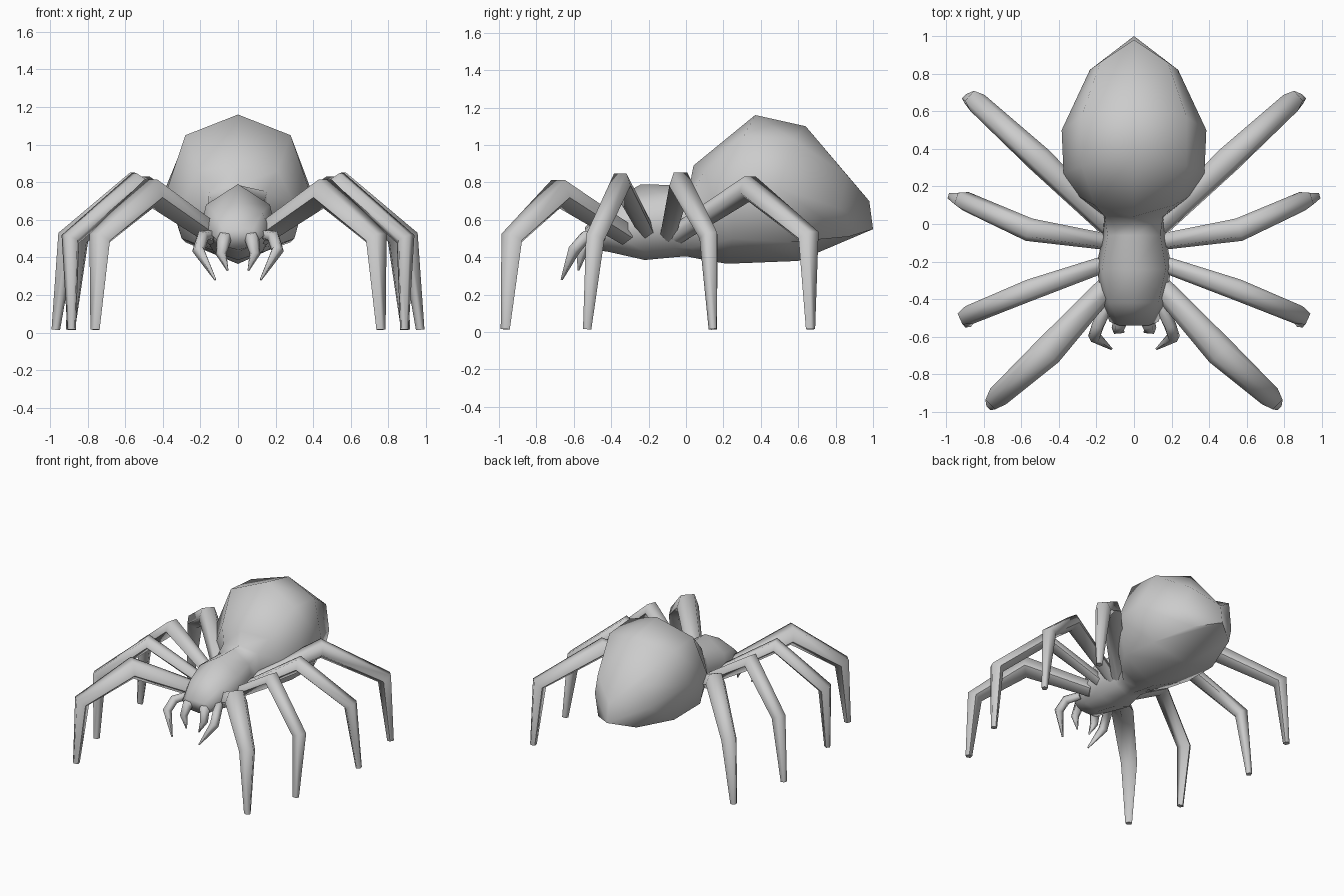
import bpy, bmesh, math
from mathutils import Vector

if "Cube" in bpy.data.objects:
    bpy.data.objects.remove(bpy.data.objects["Cube"])

grey = bpy.data.materials.new("pale grey")
grey.diffuse_color = (0.6, 0.6, 0.6, 1)
grey.use_nodes = True
grey.node_tree.nodes["Principled BSDF"].inputs["Base Color"].default_value = grey.diffuse_color


def skin(name, rings):
    """Loft closed rings of equal length into a capped, smooth mesh."""
    bm = bmesh.new()
    loops = [[bm.verts.new(p) for p in ring] for ring in rings]
    n = len(loops[0])
    for a, b in zip(loops, loops[1:]):
        for i in range(n):
            j = (i + 1) % n
            bm.faces.new((a[i], a[j], b[j], b[i]))
    bm.faces.new(loops[0])
    bm.faces.new(loops[-1])
    bmesh.ops.recalc_face_normals(bm, faces=bm.faces)
    me = bpy.data.meshes.new(name)
    bm.to_mesh(me)
    bm.free()
    me.materials.append(grey)
    ob = bpy.data.objects.new(name, me)
    bpy.context.collection.objects.link(ob)
    bpy.context.view_layer.objects.active = ob
    ob.select_set(True)
    bpy.ops.object.shade_smooth_by_angle(angle=math.radians(75))
    ob.select_set(False)
    return ob


def limb(name, path, radii, sides=5):
    """Tapered limb along a bent path, flat on the outside, plus its mirror."""
    pts = [Vector(p) for p in path]
    across = (pts[-1] - pts[0]).cross(Vector((0, 0, 1))).normalized()
    rings = []
    for i, (p, r) in enumerate(zip(pts, radii)):
        t = Vector()
        if i > 0:
            t += (p - pts[i - 1]).normalized()
        if i < len(pts) - 1:
            t += (pts[i + 1] - p).normalized()
        t.normalize()
        side = (across - t * across.dot(t)).normalized()
        up = side.cross(t)
        rings.append([p + r * (side * math.cos(a) + up * math.sin(a))
                      for a in (math.pi * (2 * k / sides - 0.5)
                                for k in range(sides))])
    skin(name + "_right", rings)
    skin(name + "_left", [[(-v.x, v.y, v.z) for v in ring] for ring in rings])


def half_ring(top, upper, side, lower, bottom):
    """Symmetric eight-point body ring; top and bottom lie on the centre line."""
    half = [upper, side, lower]
    return ([(0, *top)] + half + [(0, *bottom)]
            + [(-x, y, z) for x, y, z in reversed(half)])


# Body: head, waist and abdomen in one skin
skin("body", [half_ring(*r) for r in (
    ((-.54, .56), (.08, -.54, .55), (.13, -.52, .51), (.08, -.52, .46), (-.50, .44)),
    ((-.42, .69), (.13, -.42, .64), (.17, -.42, .54), (.10, -.42, .46), (-.42, .43)),
    ((-.24, .79), (.17, -.24, .68), (.20, -.22, .55), (.13, -.22, .43), (-.22, .385)),
    ((-.06, .785), (.14, -.06, .70), (.165, -.06, .57), (.11, -.06, .45), (-.06, .40)),
    ((.02, .785), (.155, .04, .75), (.16, .04, .58), (.12, .02, .45), (0, .405)),
    ((.04, .89), (.21, .10, .86), (.30, .15, .68), (.22, .12, .47), (.10, .385)),
    ((.37, 1.16), (.28, .31, 1.05), (.375, .27, .77), (.30, .25, .50), (.22, .365)),
    ((.64, 1.10), (.28, .57, 1.03), (.385, .50, .77), (.28, .55, .48), (.60, .38)),
    ((.98, .70), (.18, .86, .84), (.235, .82, .66), (.17, .87, .51), (1.0, .55)),
)])

# Legs: hip, knee, ankle, foot
limb("front_leg", [(.13, -.32, .52), (.46, -.68, .745), (.735, -.93, .50), (.76, -.965, .015)],
     (.06, .085, .062, .026))
limb("second_leg", [(.12, -.20, .52), (.55, -.35, .80), (.89, -.49, .50), (.885, -.53, .015)],
     (.045, .06, .054, .024))
limb("third_leg", [(.12, -.10, .52), (.56, -.03, .80), (.91, .125, .51), (.97, .145, .015)],
     (.045, .065, .054, .024))
limb("rear_leg", [(.10, -.05, .52), (.50, .34, .77), (.845, .655, .51), (.89, .665, .015)],
     (.055, .075, .06, .026))

# Feelers and fangs at the mouth
limb("feeler", [(.14, -.44, .52), (.19, -.54, .51), (.21, -.60, .44), (.12, -.665, .28)],
     (.03, .035, .035, .006))
limb("fang", [(.06, -.46, .51), (.075, -.535, .50), (.09, -.56, .42), (.055, -.575, .33)],
     (.04, .04, .03, .005))
